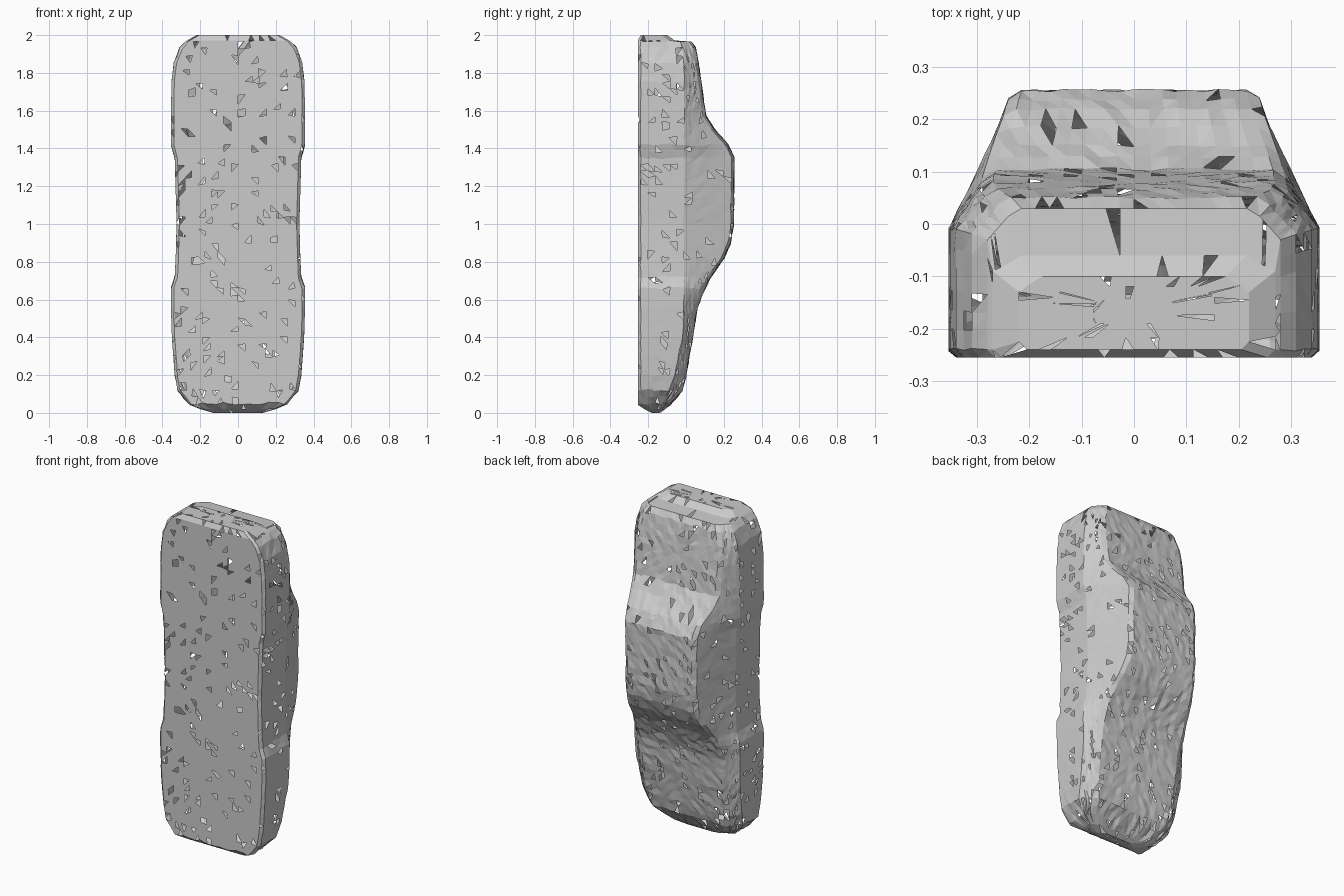
import bpy, bmesh, random
from mathutils import Vector

random.seed(4)
cube = bpy.data.objects.get("Cube")
if cube:
    bpy.data.objects.remove(cube)

grey = bpy.data.materials.new("light grey")
grey.use_nodes = True
colour = (0.6, 0.6, 0.6, 1)
grey.diffuse_color = colour
grey.node_tree.nodes["Principled BSDF"].inputs["Base Color"].default_value = colour

# Body stations: height, half width, floor y, belt y, roof y, roof half width
STATIONS = [
    (0, .13, -.18, -.16, -.135, .11), (.02, .2, -.22, -.14, -.11, .18),
    (.05, .26, -.255, -.12, -.08, .23), (.12, .32, -.255, -.09, -.02, .26),
    (.2, .335, -.255, -.06, .0, .28), (.4, .35, -.255, -.02, .035, .29),
    (.56, .355, -.255, -.01, .06, .29), (.66, .355, -.255, -.01, .1, .29),
    (.72, .335, -.255, -.01, .13, .28), (.82, .33, -.255, -.01, .2, .26),
    (.9, .328, -.255, -.01, .237, .245), (1, .325, -.255, -.01, .252, .24),
    (1.35, .335, -.255, -.01, .255, .24), (1.42, .355, -.255, -.01, .22, .25),
    (1.5, .355, -.255, -.01, .15, .275), (1.57, .355, -.255, -.01, .105, .29),
    (1.75, .352, -.255, -.01, .08, .295), (1.85, .34, -.255, -.01, .065, .285),
    (1.93, .31, -.255, -.02, .05, .26), (1.965, .28, -.255, -.03, .03, .24),
    (1.972, .27, -.255, -.09, -.06, .24), (2, .22, -.24, -.13, -.1, .2),
]


def split_run(points, counts):
    """Divide each leg of a polyline into the given number of steps."""
    out = []
    for a, b, n in zip(points, points[1:], counts):
        out += [a.lerp(b, i / n) for i in range(n)]
    return out + [points[-1]]


def section(station):
    """Closed outline of the body at one station."""
    z, w, floor, belt, roof, top = station
    corners = [(0, floor), (w - .015, floor), (w, floor + .015), (w, belt),
               (top, roof - .015), (top - .025, roof), (0, roof)]
    half = split_run([Vector((x, y, z)) for x, y in corners], (9, 1, 6, 6, 1, 8))
    return half + [Vector((-p.x, p.y, p.z)) for p in half[-2:0:-1]]


def shrunk(ring, factor):
    centre = sum(ring, Vector()) / len(ring)
    return [centre + (p - centre) * factor for p in ring]


# Intermediate stations keep the facets small
rings = []
for a, b in zip(STATIONS, STATIONS[1:]):
    steps = max(1, round((b[0] - a[0]) / .035))
    for i in range(steps):
        rings.append(section([p + (q - p) * i / steps for p, q in zip(a, b)]))
rings.append(section(STATIONS[-1]))
rings = ([shrunk(rings[0], f) for f in (.35, .7)] + rings
         + [shrunk(rings[-1], f) for f in (.7, .35)])

# Skin the rings into one shell
bm = bmesh.new()
loops = [[bm.verts.new(p) for p in ring] for ring in rings]
for low, high in zip(loops, loops[1:]):
    for i in range(len(low)):
        j = (i + 1) % len(low)
        bm.faces.new((low[i], low[j], high[j], high[i]))
bm.faces.new(loops[0][::-1])
bm.faces.new(loops[-1])
bmesh.ops.recalc_face_normals(bm, faces=bm.faces[:])
bmesh.ops.triangulate(bm, faces=bm.faces[:])

# Rough scanned texture: slight unevenness and scattered small gaps
for v in bm.verts:
    if .03 < v.co.z < 1.96:
        v.co.z += random.uniform(-.008, .008)
        if v.co.y > -.25:
            v.co.y += random.uniform(-.003, .003)
gaps = [f for f in bm.faces if f.calc_area() < .002 and random.random() < .06]
bmesh.ops.delete(bm, geom=gaps, context='FACES')

mesh = bpy.data.meshes.new("car_body_shell")
bm.to_mesh(mesh)
bm.free()
mesh.materials.append(grey)
body = bpy.data.objects.new("car_body_shell", mesh)
bpy.context.collection.objects.link(body)
